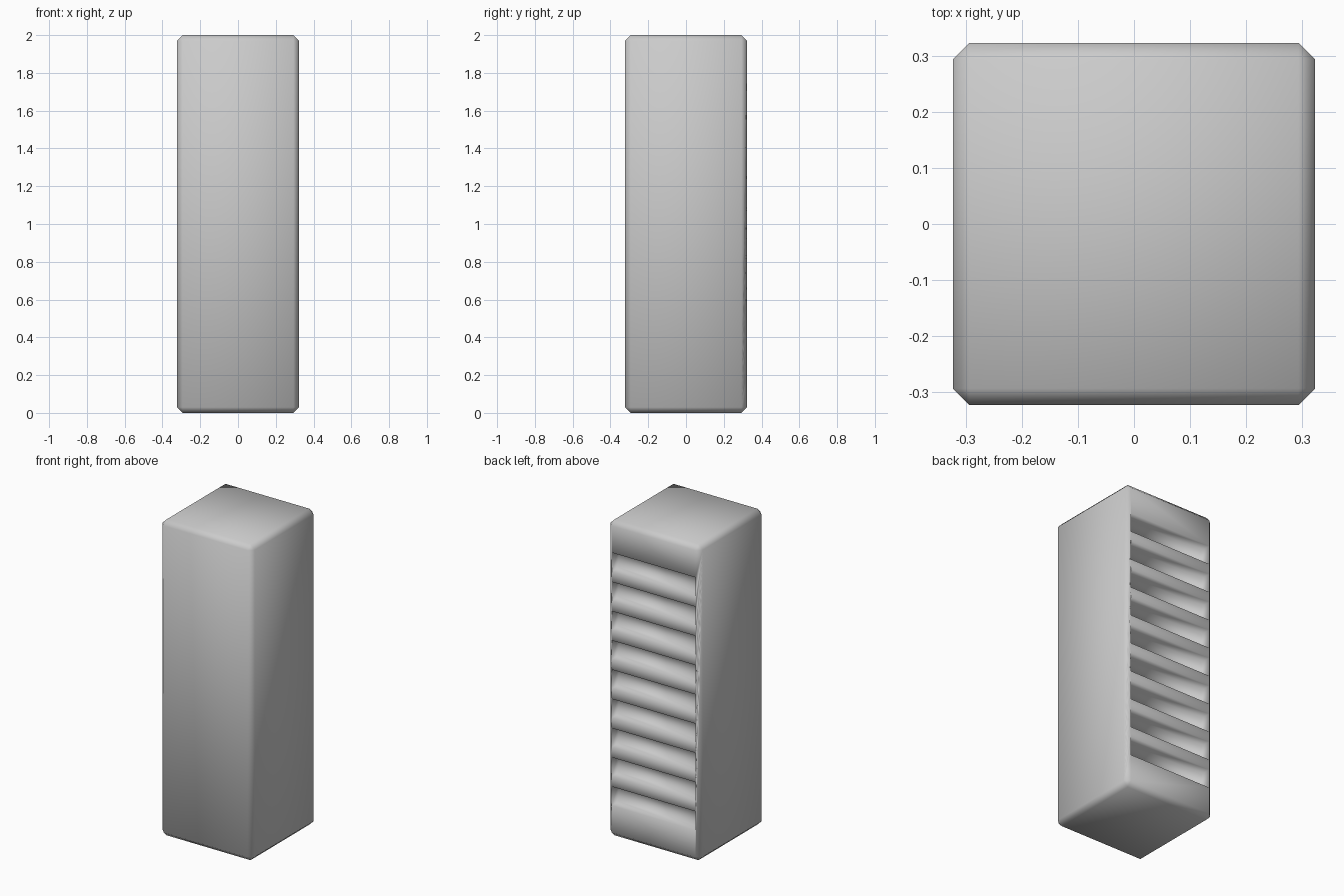
import bpy, bmesh
from mathutils import Matrix, Vector

if "Cube" in bpy.data.objects:
    bpy.data.objects.remove(bpy.data.objects["Cube"])

HALF, HEIGHT, CHAMFER = 0.323, 2.0, 0.03
SLOTS, PITCH, SLOT_H, SLOT_HALF_W, DEPTH = 9, 0.185, 0.12, 0.293, 0.07

grey = bpy.data.materials.new("plain grey")
grey.diffuse_color = (0.6, 0.6, 0.6, 1)
grey.use_nodes = True
grey.node_tree.nodes["Principled BSDF"].inputs["Base Color"].default_value = grey.diffuse_color


def add_box(bm, centre, size):
    m = Matrix.Translation(Vector(centre)) @ Matrix.Diagonal((*size, 1))
    bmesh.ops.create_cube(bm, size=1, matrix=m)


def make_object(name, bm):
    mesh = bpy.data.meshes.new(name)
    for f in bm.faces:
        f.smooth = True
    bm.to_mesh(mesh)
    bm.free()
    mesh.materials.append(grey)
    ob = bpy.data.objects.new(name, mesh)
    bpy.context.collection.objects.link(ob)
    return ob


# Tall cabinet with a single-step chamfer on every edge
bm = bmesh.new()
add_box(bm, (0, 0, HEIGHT / 2), (2 * HALF, 2 * HALF, HEIGHT))
bmesh.ops.bevel(bm, geom=bm.edges[:], offset=CHAMFER, segments=1,
                affect='EDGES', profile=0.5)
cabinet = make_object("vented_cabinet", bm)

# Row of slots cut into the back, leaving flush bars between them
bm = bmesh.new()
for i in range(SLOTS):
    z = HEIGHT / 2 + (i - (SLOTS - 1) / 2) * PITCH
    add_box(bm, (0, HALF, z), (2 * SLOT_HALF_W, 2 * DEPTH, SLOT_H))
cutter = make_object("slot_cutter", bm)
cutter.hide_render = True

cut = cabinet.modifiers.new("back_slots", 'BOOLEAN')
cut.operation, cut.solver, cut.object = 'DIFFERENCE', 'EXACT', cutter
bpy.context.view_layer.objects.active = cabinet
bpy.ops.object.modifier_apply(modifier=cut.name)
bpy.data.objects.remove(cutter)
